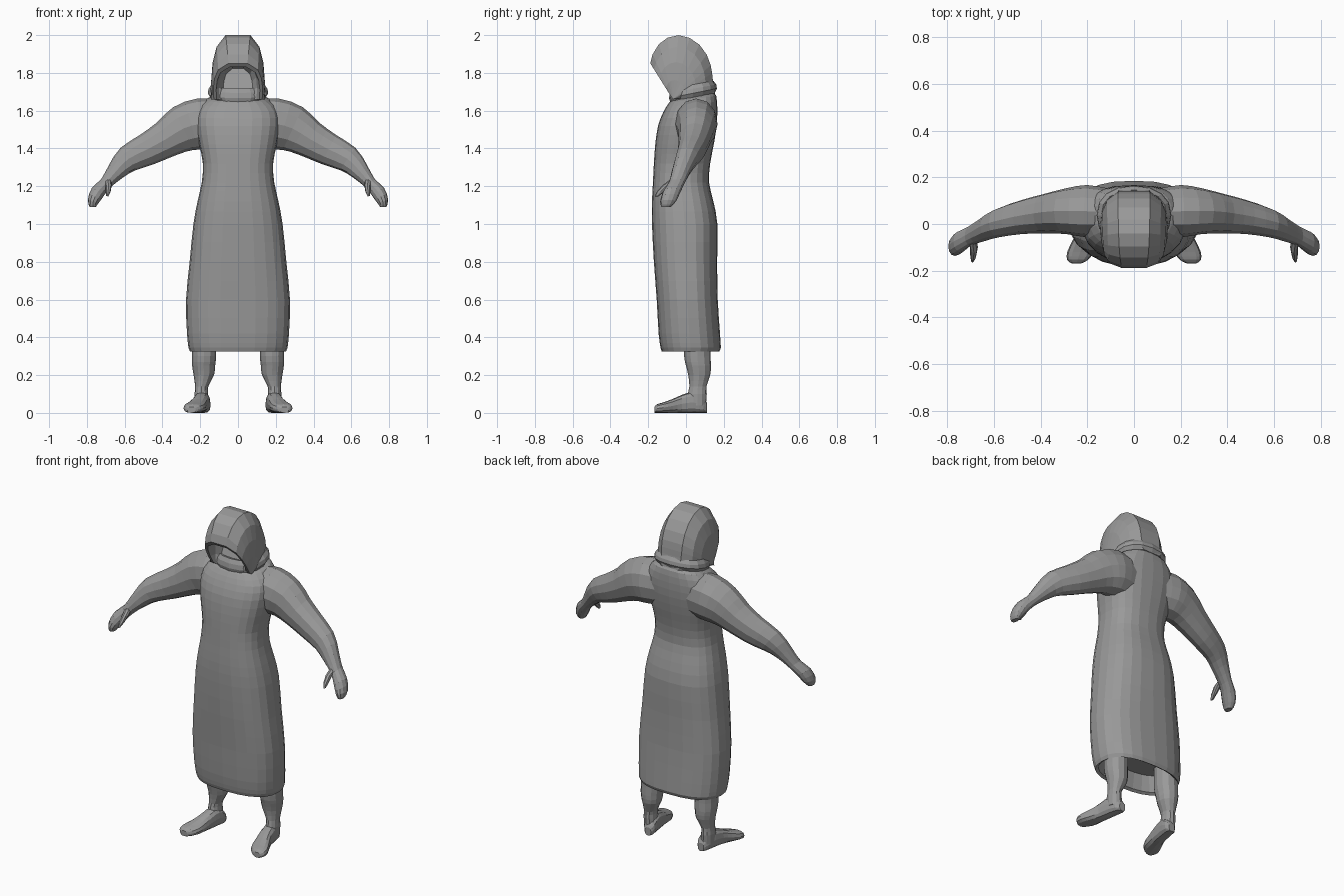
import bpy, bmesh, math
from mathutils import Vector

if "Cube" in bpy.data.objects:
    bpy.data.objects.remove(bpy.data.objects["Cube"])

cloth = bpy.data.materials.new("plain_grey")
cloth.diffuse_color = (0.32, 0.32, 0.32, 1)
cloth.use_nodes = True
cloth.node_tree.nodes["Principled BSDF"].inputs["Base Color"].default_value = cloth.diffuse_color


def loft(name, rings, mirror=False, cap_start=True):
    """Skin a list of equal-length closed rings and cap the ends."""
    bm = bmesh.new()
    vs = [[bm.verts.new(p) for p in r] for r in rings]
    n = len(vs[0])
    for a, b in zip(vs, vs[1:]):
        for i in range(n):
            j = (i + 1) % n
            bm.faces.new((a[i], a[j], b[j], b[i]))
    if cap_start:
        bm.faces.new(vs[0])
    bm.faces.new(vs[-1])
    bmesh.ops.remove_doubles(bm, verts=bm.verts, dist=0.0005)
    bmesh.ops.recalc_face_normals(bm, faces=bm.faces)
    me = bpy.data.meshes.new(name)
    bm.to_mesh(me)
    bm.free()
    me.materials.append(cloth)
    ob = bpy.data.objects.new(name, me)
    bpy.context.collection.objects.link(ob)
    if mirror:
        ob.modifiers.new("mirror", 'MIRROR').use_mirror_merge = False
    return ob


def smooth(rows, n=2):
    """Catmull-Rom interpolation of rows of numbers."""
    out = []
    for i in range(len(rows) - 1):
        p0, p1 = rows[max(i - 1, 0)], rows[i]
        p2, p3 = rows[i + 1], rows[min(i + 2, len(rows) - 1)]
        for k in range(n):
            t = k / n
            out.append(tuple(0.5 * (2 * b + (c - a) * t + (2 * a - 5 * b + 4 * c - d) * t * t
                                    + (3 * b - a - 3 * c + d) * t ** 3)
                             for a, b, c, d in zip(p0, p1, p2, p3)))
    return out + [tuple(rows[-1])]


def oval(n, e):
    """Unit superellipse points."""
    pts = []
    for i in range(n):
        a = 2 * math.pi * i / n
        c, s = math.cos(a), math.sin(a)
        pts.append((math.copysign(abs(c) ** (2 / e), c), math.copysign(abs(s) ** (2 / e), s)))
    return pts


def flat_ring(hw, yf, yb, z, tilt=0.0, n=24, e=2.5):
    """Level ring from half width, front y and back y; tilt raises the back."""
    cy, hy = (yf + yb) / 2, (yb - yf) / 2
    return [Vector((hw * u, cy + hy * v, z + tilt * hy * v)) for u, v in oval(n, e)]


# Robe: half width, front, back, height, tilt
robe_rows = smooth([
    (.262, -.135, .185, .345, 0), (.270, -.145, .180, .42, 0), (.275, -.155, .168, .60, 0),
    (.256, -.170, .165, .80, 0), (.236, -.180, .166, 1.00, 0), (.214, -.180, .145, 1.12, 0),
    (.192, -.175, .122, 1.22, 0), (.186, -.170, .128, 1.32, 0), (.205, -.163, .147, 1.42, 0),
    (.222, -.148, .162, 1.52, 0), (.215, -.120, .166, 1.60, .05), (.165, -.090, .160, 1.66, .15),
    (.110, -.060, .140, 1.685, .15)])
hem_rows = [(.20, -.08, .13, .42, 0), (.238, -.112, .160, .335, 0), (.254, -.128, .176, .325, 0)]
loft("robe", [flat_ring(*r) for r in hem_rows + robe_rows])

# Sleeves and hands: centre x, y, z, half thickness, half depth
arm_rows = smooth([
    (.10, .05, 1.53, .130, .100), (.20, .055, 1.53, .135, .112), (.29, .055, 1.505, .125, .098),
    (.38, .045, 1.45, .100, .085), (.48, .030, 1.395, .086, .073), (.58, .005, 1.345, .072, .062),
    (.645, -.025, 1.28, .050, .050), (.70, -.05, 1.215, .033, .042), (.742, -.075, 1.17, .038, .046),
    (.766, -.095, 1.12, .030, .042), (.768, -.105, 1.09, .016, .025)])


def limb_rings(rows, n=12):
    """Rings square to a path that runs in x and z."""
    rings = []
    for i, (x, y, z, h, d) in enumerate(rows):
        a, b = rows[max(i - 1, 0)], rows[min(i + 1, len(rows) - 1)]
        t = Vector((b[0] - a[0], 0, b[2] - a[2])).normalized()
        side = Vector((-t.z, 0, t.x))
        rings.append([Vector((x, y, z)) + side * h * u + Vector((0, d * v, 0)) for u, v in oval(n, 2.1)])
    return rings


loft("arm", limb_rings(arm_rows), mirror=True)
loft("thumb", limb_rings([(.690, -.06, 1.235, .018, .025), (.685, -.10, 1.205, .017, .025),
                          (.688, -.135, 1.17, .013, .02), (.692, -.155, 1.147, .006, .01)], 8), mirror=True)

# Legs: height, centre x, centre y, half width, half depth
leg_rows = smooth([
    (.43, .180, .060, .065, .070), (.30, .180, .060, .064, .070), (.25, .182, .066, .061, .066),
    (.20, .181, .070, .054, .058), (.14, .192, .063, .035, .045), (.10, .194, .060, .036, .050),
    (.04, .190, .060, .038, .045)])
loft("leg", [[Vector((x + hx * u, y + hy * v, z)) for u, v in oval(12, 2.1)]
             for z, x, y, hx, hy in leg_rows], mirror=True)

# Feet, heel to toe: centre x, y, half width, height
foot_rows = smooth([
    (.178, .112, .020, .050), (.181, .092, .036, .080), (.190, .040, .041, .110),
    (.200, -.020, .042, .096), (.214, -.070, .049, .074), (.230, -.120, .056, .056),
    (.241, -.153, .045, .046), (.246, -.168, .022, .032)])
loft("foot", [[Vector((x + w * u, y, h / 2 + h / 2 * v)) for u, v in oval(12, 2.6)]
              for x, y, w, h in foot_rows], mirror=True)

# Hood: arches fanned about a sideways axis at the neck
PIVOT = Vector((0, -.07, 1.66))


def arch(deg, r, w, top, inset=1.0):
    a = math.radians(deg)
    up = Vector((0, math.cos(a), math.sin(a)))
    half = [(w, 0), (w * 1.02, .30), (w * .97, .58), (w * .82, .82), (top, 1.0)]
    full = half + [(-x, h) for x, h in reversed(half)]
    return [PIVOT + Vector((x * inset, 0, 0)) + up * (r * h * inset) for x, h in full]


hood_rows = smooth([
    (122, .225, .128, .050), (104, .302, .134, .060), (85, .341, .138, .066),
    (64, .322, .140, .068), (42, .270, .142, .068), (26, .236, .140, .066), (8, .225, .130, .060)])
inner = [arch(70, .25, .11, .04, .70), arch(95, .25, .12, .045, .82), arch(121, .222, .126, .048, .90)]
loft("hood", inner + [arch(*r) for r in hood_rows])

# Collar: gathered roll of cloth around the neck
loft("collar", [flat_ring(*r, n=16, e=2.3) for r in [
    (.110, -.065, .135, 1.655, .22), (.145, -.083, .152, 1.668, .22), (.160, -.090, .164, 1.692, .20),
    (.156, -.086, .160, 1.716, .18), (.140, -.074, .146, 1.738, .18), (.110, -.045, .12, 1.725, .18)]])
